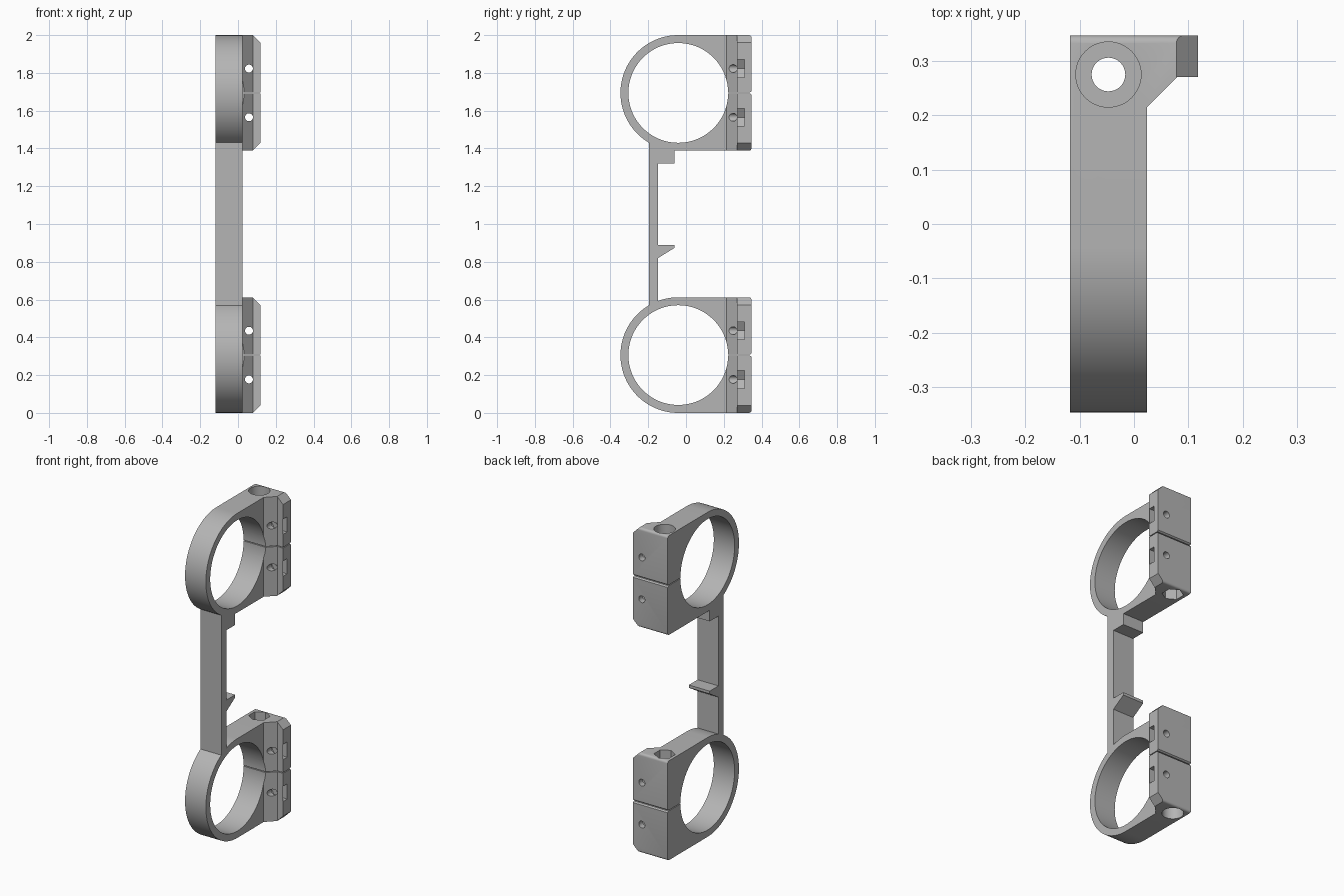
import bpy, bmesh, math
from mathutils import Vector

if "Cube" in bpy.data.objects:
    bpy.data.objects.remove(bpy.data.objects["Cube"])

grey = bpy.data.materials.new("plain grey")
grey.diffuse_color = (0.46, 0.46, 0.46, 1)
grey.use_nodes = True
grey.node_tree.nodes["Principled BSDF"].inputs["Base Color"].default_value = grey.diffuse_color

CY, CZ, R_OUT, R_IN = -0.041, 0.306, 0.306, 0.264   # ring centre and radii
LEFT, FACE, LUG, BACK = -0.118, 0.024, 0.118, 0.347  # widths and back plane


def prism(name, points, axis, lo, hi):
    """Extrude a 2D outline along an axis; outline uses the other two axes in order."""
    bm = bmesh.new()

    def place(p, d):
        v = list(p)
        v.insert("xyz".index(axis), d)
        return Vector(v)
    base = bm.faces.new([bm.verts.new(place(p, lo)) for p in points])
    new = bmesh.ops.extrude_face_region(bm, geom=[base])["geom"]
    shift = place((0, 0), hi - lo)
    bmesh.ops.translate(bm, vec=shift, verts=[v for v in new if isinstance(v, bmesh.types.BMVert)])
    bmesh.ops.recalc_face_normals(bm, faces=bm.faces)
    mesh = bpy.data.meshes.new(name)
    bm.to_mesh(mesh)
    bm.free()
    mesh.materials.append(grey)
    ob = bpy.data.objects.new(name, mesh)
    bpy.context.collection.objects.link(ob)
    return ob


def arc(cx, cy, r, start, end, n):
    return [(cx + r * math.cos(math.radians(start + (end - start) * i / n)),
             cy + r * math.sin(math.radians(start + (end - start) * i / n))) for i in range(n + 1)]


def circle(cx, cy, r, n=32, turn=0):
    return arc(cx, cy, r, turn, turn + 360, n)[:-1]


def combine(target, other, operation):
    """Apply a boolean and discard the tool object."""
    mod = target.modifiers.new("join", 'BOOLEAN')
    mod.operation, mod.solver, mod.object = operation, 'EXACT', other
    bpy.context.view_layer.objects.active = target
    bpy.ops.object.modifier_apply(modifier=mod.name)
    bpy.data.objects.remove(other)


# Clamp outline: half ring running into a square block with softened back corners
e = 0.014
top = 2 * R_OUT
outline = (arc(CY, CZ, R_OUT, 90, 270, 64)
           + arc(BACK - e, e, e, -90, 0, 4)
           + arc(BACK - e, top - e, e, 0, 90, 4))
clamp = prism("lower_clamp", outline, "x", LEFT, LUG)

cutters = [
    # tube bore
    prism("bore", circle(CY, CZ, R_IN, 128), "x", -1, 1),
    # material beside the tube, leaving the angled side lug
    prism("side_relief", [(FACE, -1), (FACE, 0.215), (0.079, 0.27), (1, 0.27), (1, -1)], "z", -1, 2),
    # lug corner chamfers
    prism("low_chamfer", [(0.068, -0.01), (0.128, 0.05), (0.128, -0.01)], "y", -1, 1),
    prism("high_chamfer", [(0.068, top + 0.01), (0.128, top - 0.05), (0.128, top + 0.01)], "y", -1, 1),
    # clamping slit and its softened back mouth
    prism("slit", [(0.18, CZ - 0.0025), (0.5, CZ - 0.0025), (0.5, CZ + 0.0025), (0.18, CZ + 0.0025)],
          "x", -1, 1),
    prism("slit_mouth", [(BACK - 0.012, CZ), (BACK + 0.01, CZ - 0.017), (BACK + 0.01, CZ + 0.017)],
          "x", -1, 1),
    # vertical clamp screw: hole, round head recess below, hex nut recess above
    prism("screw_hole", circle(-0.047, 0.275, 0.031), "z", -1, 2),
    prism("head_recess", circle(-0.047, 0.275, 0.06, 48), "z", -1, 0.12),
    prism("nut_recess", circle(-0.047, 0.275, 0.06, 6, 30), "z", top - 0.12, 2),
]
for z in (CZ - 0.129, CZ + 0.129):
    # horizontal screw holes and the nut slots entering from the lug side
    cutters.append(prism("lug_hole", circle(0.058, z, 0.021, 24), "y", 0, 1))
    w = 0.047
    cutters.append(prism("nut_slot", [(0.3, z - w), (0.031, z - w), (0.004, z), (0.031, z + w), (0.3, z + w)],
                         "y", 0.272, 0.31))
for c in cutters:
    combine(clamp, c, 'DIFFERENCE')

# Upper clamp is the lower one mirrored about mid height
upper = clamp.copy()
upper.data = clamp.data.copy()
upper.name = "upper_clamp"
bpy.context.collection.objects.link(upper)
for v in upper.data.vertices:
    v.co.z = 2 - v.co.z
upper.data.flip_normals()

# Spine with square upper stop and wedge shaped lower hook
spine = prism("bracket", [
    (-0.197, 0.555), (-0.147, 0.575), (-0.147, 0.82), (-0.062, 0.873), (-0.062, 0.89), (-0.147, 0.89),
    (-0.147, 1.32), (-0.062, 1.32), (-0.062, 1.405), (-0.147, 1.425), (-0.197, 1.445)], "x", LEFT, FACE)
combine(spine, clamp, 'UNION')
combine(spine, upper, 'UNION')

# Smooth the round walls, keep edges crisp
bpy.ops.object.select_all(action='DESELECT')
spine.select_set(True)
bpy.context.view_layer.objects.active = spine
bpy.ops.object.shade_smooth_by_angle(angle=math.radians(25))
